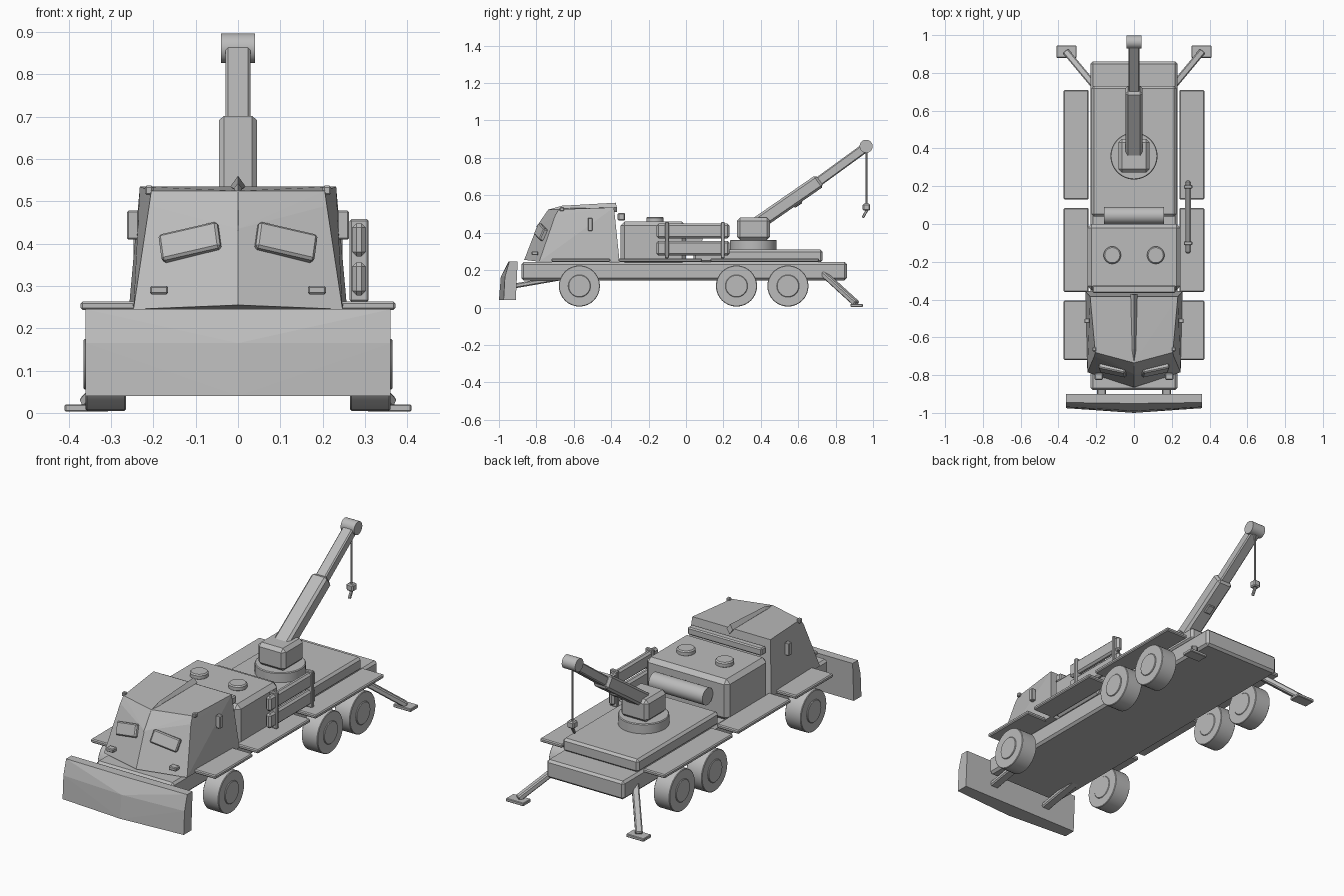
import bpy, bmesh, math
from mathutils import Vector, Matrix

old = bpy.data.objects.get("Cube")
if old:
    bpy.data.objects.remove(old)

grey = bpy.data.materials.new("plain_grey")
grey.use_nodes = True
COLOUR = (0.5, 0.5, 0.5, 1)
grey.diffuse_color = COLOUR
grey.node_tree.nodes["Principled BSDF"].inputs["Base Color"].default_value = COLOUR


def finish(name, bm, matrix=Matrix(), bevel=0, smooth=False):
    """Chamfer the sharp edges, place the mesh and link it."""
    if bevel:
        edges = [e for e in bm.edges if e.calc_face_angle(0) > 0.6]
        bmesh.ops.bevel(bm, geom=edges, offset=bevel, segments=1,
                        affect='EDGES', profile=0.5)
    bm.transform(matrix)
    bmesh.ops.recalc_face_normals(bm, faces=bm.faces[:])
    mesh = bpy.data.meshes.new(name)
    bm.to_mesh(mesh)
    bm.free()
    mesh.materials.append(grey)
    obj = bpy.data.objects.new(name, mesh)
    bpy.context.scene.collection.objects.link(obj)
    if smooth:
        bpy.ops.object.select_all(action='DESELECT')
        obj.select_set(True)
        bpy.context.view_layer.objects.active = obj
        bpy.ops.object.shade_smooth_by_angle(angle=math.radians(30))
    return obj


def block(name, size, matrix, bevel=0):
    bm = bmesh.new()
    bmesh.ops.create_cube(bm, size=1)
    bm.transform(Matrix.Diagonal((*size, 1)))
    return finish(name, bm, matrix, bevel)


def box(name, low, high, bevel=0.006):
    """Axis-aligned box between two corners."""
    a, b = Vector(low), Vector(high)
    size = [abs(v) for v in b - a]
    return block(name, size, Matrix.Translation((a + b) / 2), bevel)


def along(a, b):
    a, b = Vector(a), Vector(b)
    turn = (b - a).to_track_quat('Z', 'Y').to_matrix().to_4x4()
    return Matrix.Translation((a + b) / 2) @ turn, (b - a).length


def beam(name, a, b, width, height, bevel=0.006):
    matrix, length = along(a, b)
    return block(name, (width, height, length), matrix, bevel)


def rod(name, a, b, radius, bevel=0, sides=32):
    matrix, length = along(a, b)
    bm = bmesh.new()
    bmesh.ops.create_cone(bm, cap_ends=True, segments=sides, radius1=radius,
                          radius2=radius, depth=length)
    return finish(name, bm, matrix, bevel, True)


def hull(name, points):
    bm = bmesh.new()
    for p in points:
        bm.verts.new(p)
    out = bmesh.ops.convex_hull(bm, input=bm.verts[:])
    spare = set(out["geom_interior"]) | set(out["geom_unused"])
    bmesh.ops.delete(bm, geom=[v for v in spare if isinstance(v, bmesh.types.BMVert)])
    return finish(name, bm)


def both(points):
    """Points together with their mirror images."""
    return points + [(-x, y, z) for x, y, z in points if x]


# Chassis and rear deck
box("chassis", (-0.23, -0.88, 0.145), (0.23, 0.86, 0.243), 0.012)
box("rear_deck", (-0.225, 0.04, 0.24), (0.225, 0.73, 0.31), 0.012)

# Plough blade, bowed forward in the middle
hull("plough_blade", both([
    (0, -1.0, 0.04), (0, -0.99, 0.165), (0, -0.95, 0.245),
    (0.36, -0.975, 0.04), (0.36, -0.968, 0.165), (0.36, -0.945, 0.245),
    (0.36, -0.91, 0.04), (0.36, -0.90, 0.245)]))

# Cab with a pointed front and leaning walls
hull("cab", both([
    (0, -0.865, 0.255), (0, -0.795, 0.435), (0, -0.735, 0.525),
    (0.247, -0.785, 0.245), (0.21, -0.70, 0.49), (0.205, -0.68, 0.525),
    (0.258, -0.355, 0.245), (0.232, -0.385, 0.535)]))

# Tapered crest running over the roof and down the front
path = [(-0.37, 0.535, 0.018), (-0.66, 0.53, 0.010),
        (-0.735, 0.515, 0.006), (-0.80, 0.43, 0.001)]
bm = bmesh.new()
rings = []
for y, z, w in path:
    rings.append([bm.verts.new(p) for p in (
        (w, y, z), (0, y - w * 0.3, z + w * 1.4), (-w, y, z), (0, y, z - w * 1.4))])
for r, q in zip(rings, rings[1:]):
    for i in range(4):
        j = (i + 1) % 4
        bm.faces.new((r[i], r[j], q[j], q[i]))
bm.faces.new(rings[0])
bm.faces.new(rings[-1])
finish("roof_crest", bm)

# Engine housing, roof hatches, bar and roller
box("engine_housing", (-0.247, -0.35, 0.24), (0.247, 0.0, 0.46), 0.022)
box("rear_cab_bar", (-0.22, -0.365, 0.465), (0.22, -0.325, 0.505))
rod("cross_roller", (-0.16, 0.045, 0.375), (0.16, 0.045, 0.375), 0.045)

for s, side in ((1, "left"), (-1, "right")):
    # Cab windows lie on the slanted front faces
    t = Vector((1, 0.21 * s, -0.23 * s)).normalized()
    n = t.cross(Vector((0, 0.4, 1))).normalized()
    u = n.cross(t)
    turn = Matrix((t, -n, u)).transposed().to_4x4()
    spot = Matrix.Translation((0.112 * s, -0.772, 0.402))
    block(side + "_window", (0.145, 0.034, 0.068), spot @ turn, 0.006)
    box(side + "_headlamp", (0.165 * s, -0.825, 0.28), (0.208 * s, -0.79, 0.30), 0.004)
    box(side + "_roof_lamp", (0.2 * s, -0.675, 0.515), (0.22 * s, -0.652, 0.537), 0.004)
    box(side + "_door_slot", (0.235 * s, -0.525, 0.41), (0.262 * s, -0.50, 0.478), 0.003)
    rod(side + "_hatch", (0.115 * s, -0.165, 0.455), (0.115 * s, -0.165, 0.485), 0.046, 0.006)
    beam(side + "_plough_arm", (0.172 * s, -0.92, 0.115), (0.172 * s, -0.66, 0.16), 0.05, 0.026)

    # Running boards and wheels
    for place, y0, y1 in (("front", -0.72, -0.405), ("middle", -0.36, 0.085),
                          ("rear", 0.13, 0.71)):
        box(f"{side}_{place}_board", (0.24 * s, y0, 0.243), (0.372 * s, y1, 0.263), 0.005)
    for place, y in (("front", -0.57), ("middle", 0.27), ("rear", 0.545)):
        rod(f"{side}_{place}_wheel", (0.265 * s, y, 0.115), (0.36 * s, y, 0.115), 0.11, 0.003)
        rod(f"{side}_{place}_hub", (0.262 * s, y, 0.115), (0.365 * s, y, 0.115), 0.06, 0.003)

    # Stabiliser legs
    beam(side + "_stabiliser", (0.2 * s, 0.72, 0.195), (0.36 * s, 0.912, 0.02), 0.036, 0.03)
    box(side + "_stabiliser_foot", (0.305 * s, 0.88, 0.003), (0.41 * s, 0.945, 0.02), 0.003)

# Side rack on the left
for name, z in (("lower_rack_plank", 0.278), ("upper_rack_plank", 0.37)):
    box(name, (0.27, -0.157, z), (0.302, 0.232, z + 0.078), 0.01)
for name, y in (("front_rack_post", -0.102), ("rear_rack_post", 0.197)):
    box(name, (0.264, y - 0.01, 0.263), (0.309, y + 0.01, 0.458), 0.004)

# Crane turret and telescopic boom
rod("turntable", (0, 0.36, 0.30), (0, 0.36, 0.362), 0.125, 0.004)
box("turret", (-0.082, 0.272, 0.36), (0.082, 0.45, 0.48), 0.018)
beam("boom_base", (0, 0.37, 0.44), (0, 0.715, 0.678), 0.09, 0.075, 0.012)
beam("boom_extension", (0, 0.68, 0.652), (0, 0.955, 0.852), 0.06, 0.05)
beam("boom_bracket", (0, 0.575, 0.545), (0, 0.615, 0.572), 0.04, 0.03, 0.004)
rod("boom_pulley", (-0.04, 0.963, 0.862), (0.04, 0.963, 0.862), 0.035)

# Cable and hook
rod("cable", (0, 0.965, 0.55), (0, 0.965, 0.85), 0.005, sides=8)
box("hook_block", (-0.02, 0.945, 0.518), (0.02, 0.985, 0.555))
beam("hook", (0, 0.97, 0.525), (0, 0.945, 0.48), 0.014, 0.014, 0.003)
